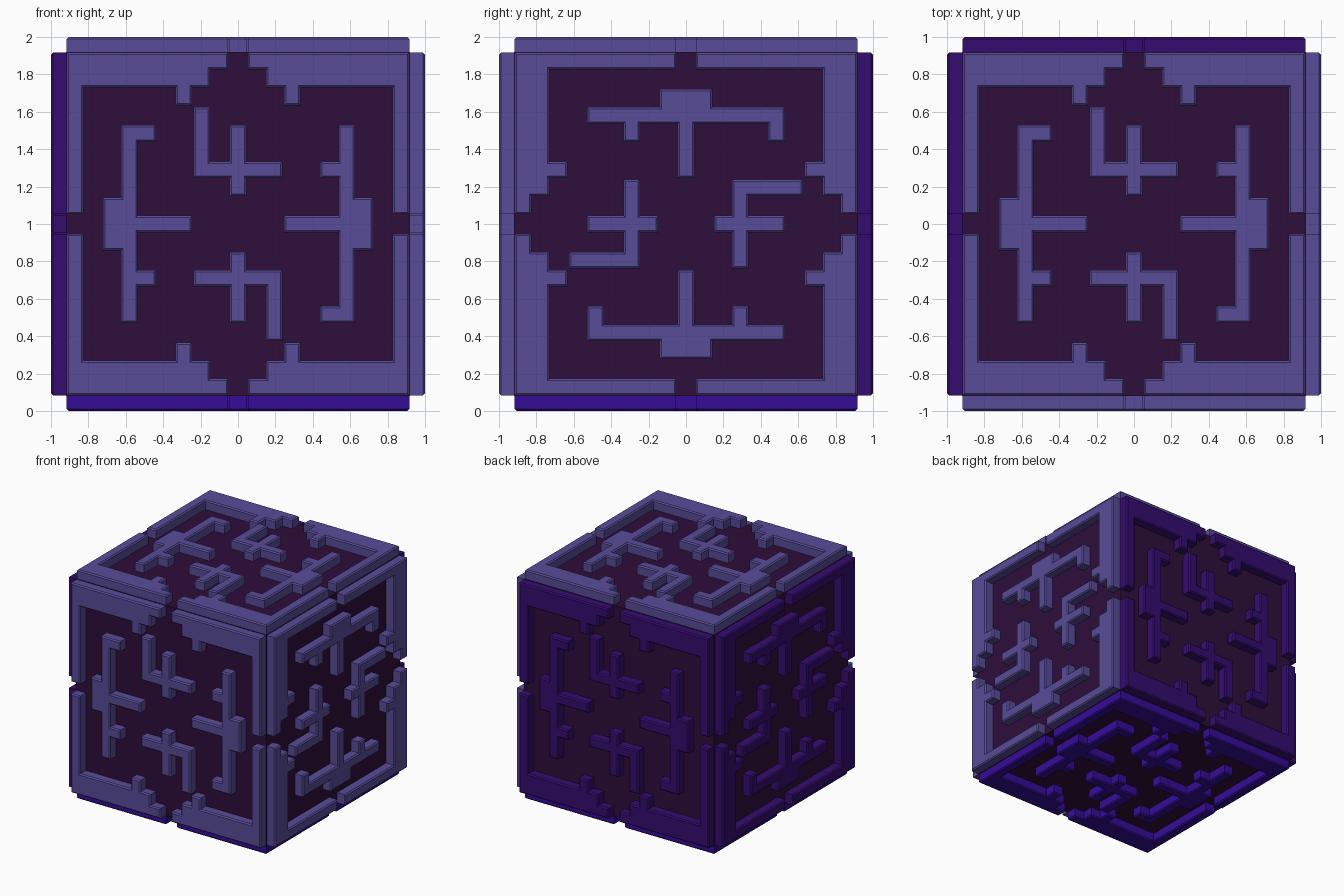
import bpy, bmesh, math
from mathutils import Matrix

if "Cube" in bpy.data.objects:
    bpy.data.objects.remove(bpy.data.objects["Cube"])

P = 0.0968            # maze cell size (19 x 19 cells per side)
CORE = 9.5 * P        # half size of the dark core
GAP = 0.004           # walls are slightly slimmer than their cells
CHAMFER = 0.01
SUNK = 0.01           # walls start a little inside the core


def material(name, rgb):
    lin = [(c / 255 / 12.92) if c < 11 else ((c / 255 + 0.055) / 1.055) ** 2.4 for c in rgb]
    m = bpy.data.materials.new(name)
    m.diffuse_color = (*lin, 1)
    m.use_nodes = True
    m.node_tree.nodes["Principled BSDF"].inputs["Base Color"].default_value = m.diffuse_color
    return m


core_mat = material("dark plum", (46, 14, 59))
slate = material("slate violet", (88, 76, 153))
purple = material("deep purple", (53, 12, 112))
indigo = material("indigo", (53, 12, 152))

# Pieces as cell rectangles: (first column, last column, first row, last row)
corner = [(-9, -9, 1, 9), (-9, -1, 9, 9), (-9, -2, 8, 8), (-3, -3, 7, 7)]
side_bar = [(-6, -6, -5, 5), (-7, -7, -1, 1), (-5, -3, 0, 0), (-5, -5, 5, 5), (-5, -5, -3, -3)]
cross = [(-2, -2, 3, 6), (-2, 2, 3, 3), (0, 0, 2, 5)]


def cells(rects, sx=1, sy=1):
    return {(sx * c, sy * r) for a, b, d, e in rects
            for c in range(a, b + 1) for r in range(d, e + 1)}


groups = {
    "frame": [cells(corner, sx, sy) for sx in (1, -1) for sy in (1, -1)],
    "side_bars": [cells(side_bar, s, s) for s in (1, -1)],
    "crosses": [cells(cross, s, s) for s in (1, -1)],
}


def wall_mesh(name, pieces):
    bm = bmesh.new()
    for piece in pieces:
        verts = {}
        for c, r in sorted(piece):
            quad = []
            for dx, dy in ((-.5, -.5), (.5, -.5), (.5, .5), (-.5, .5)):
                k = (c + dx, r + dy)
                if k not in verts:
                    verts[k] = bm.verts.new((k[0] * P, k[1] * P, CORE - SUNK))
                quad.append(verts[k])
            bm.faces.new(quad)
    bm.normal_update()
    # slim the outline
    ring = bmesh.ops.inset_region(bm, faces=bm.faces[:], thickness=GAP,
                                  use_boundary=True, use_even_offset=True)["faces"]
    bmesh.ops.delete(bm, geom=ring, context='FACES')
    # raise the walls
    ext = bmesh.ops.extrude_face_region(bm, geom=bm.faces[:])["geom"]
    top = [f for f in ext if isinstance(f, bmesh.types.BMFace)]
    bmesh.ops.translate(bm, vec=(0, 0, 1 - CHAMFER - CORE + SUNK),
                        verts=[v for v in ext if isinstance(v, bmesh.types.BMVert)])
    bm.normal_update()
    # chamfered top edge
    bmesh.ops.inset_region(bm, faces=top, thickness=CHAMFER, use_boundary=True,
                           use_even_offset=True)
    bmesh.ops.translate(bm, vec=(0, 0, CHAMFER), verts=list({v for f in top for v in f.verts}))
    bmesh.ops.recalc_face_normals(bm, faces=bm.faces[:])
    bmesh.ops.dissolve_limit(bm, angle_limit=0.01, verts=bm.verts[:], edges=bm.edges[:])
    me = bpy.data.meshes.new(name)
    bm.to_mesh(me)
    bm.free()
    return me


# Dark core block
bpy.ops.mesh.primitive_cube_add(size=2 * CORE, location=(0, 0, 1))
core = bpy.context.object
core.name = "core_block"
core.data.materials.append(core_mat)

# Maze walls on the six sides
sides = {
    "top": ('X', 0, slate), "front": ('X', 90, slate), "right": ('Y', 90, slate),
    "back": ('X', -90, purple), "left": ('Y', -90, purple), "bottom": ('X', 180, indigo),
}
for group, pieces in groups.items():
    base = wall_mesh(group, pieces)
    for side, (axis, deg, mat) in sides.items():
        me = base.copy()
        me.materials.append(mat)
        ob = bpy.data.objects.new(f"{side}_{group}", me)
        ob.matrix_world = Matrix.Translation((0, 0, 1)) @ Matrix.Rotation(math.radians(deg), 4, axis)
        bpy.context.collection.objects.link(ob)
    bpy.data.meshes.remove(base)
